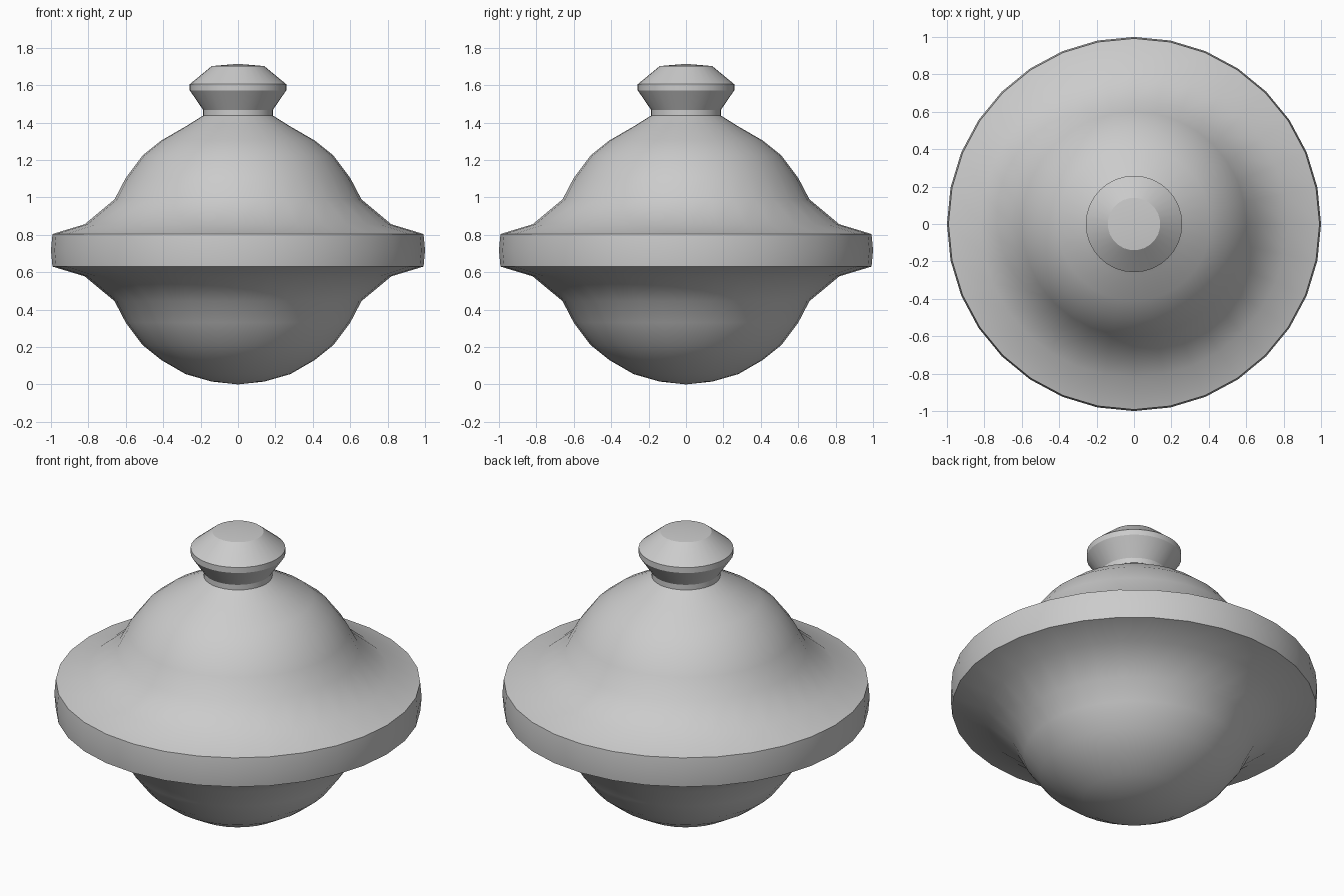
import bpy
import bmesh
from math import cos, sin, radians, tau

SIDES = 32

if "Cube" in bpy.data.objects:
    bpy.data.objects.remove(bpy.data.objects["Cube"], do_unlink=True)

grey = bpy.data.materials.new("plain grey")
grey.use_nodes = True
colour = (0.6, 0.6, 0.6, 1)
grey.diffuse_color = colour
grey.node_tree.nodes["Principled BSDF"].inputs["Base Color"].default_value = colour


def lathe(name, profile):
    """Turn a bottom-to-top (radius, height) profile around the z axis."""
    bm = bmesh.new()
    rings = []
    for r, z in profile:
        count = SIDES if r else 1
        rings.append([bm.verts.new((r * cos(tau * j / SIDES), r * sin(tau * j / SIDES), z))
                      for j in range(count)])
    for low, high in zip(rings, rings[1:]):
        for j in range(SIDES):
            k = (j + 1) % SIDES
            corners = [low[j % len(low)], low[k % len(low)],
                       high[k % len(high)], high[j % len(high)]]
            bm.faces.new(list(dict.fromkeys(corners)))
    mesh = bpy.data.meshes.new(name)
    bm.to_mesh(mesh)
    bm.free()
    mesh.materials.append(grey)
    obj = bpy.data.objects.new(name, mesh)
    bpy.context.collection.objects.link(obj)
    bpy.ops.object.select_all(action="DESELECT")
    obj.select_set(True)
    bpy.context.view_layer.objects.active = obj
    bpy.ops.object.shade_smooth_by_angle(angle=radians(30))
    return obj


# Round bowl flaring out to the rim; the lid dome mirrors its curve
MIDDLE = 0.717
flare = [(0.28, 0.055), (0.41, 0.13), (0.51, 0.21), (0.6, 0.33),
         (0.66, 0.445), (0.82, 0.578), (0.992, 0.63)]
lathe("bowl", [(0, 0), (0.14, 0.015)] + flare)

# Upright rim band with a slight bulge
lathe("rim", [(0.992, 0.63), (1, MIDDLE), (0.992, 2 * MIDDLE - 0.63)])

# Domed lid
lathe("lid", [(r, 2 * MIDDLE - z) for r, z in reversed(flare)] + [(0.187, 1.437)])

# Neck and flared knob on top
lathe("knob", [(0.187, 1.437), (0.187, 1.468), (0.258, 1.572), (0.258, 1.605),
               (0.14, 1.702), (0, 1.714)])
